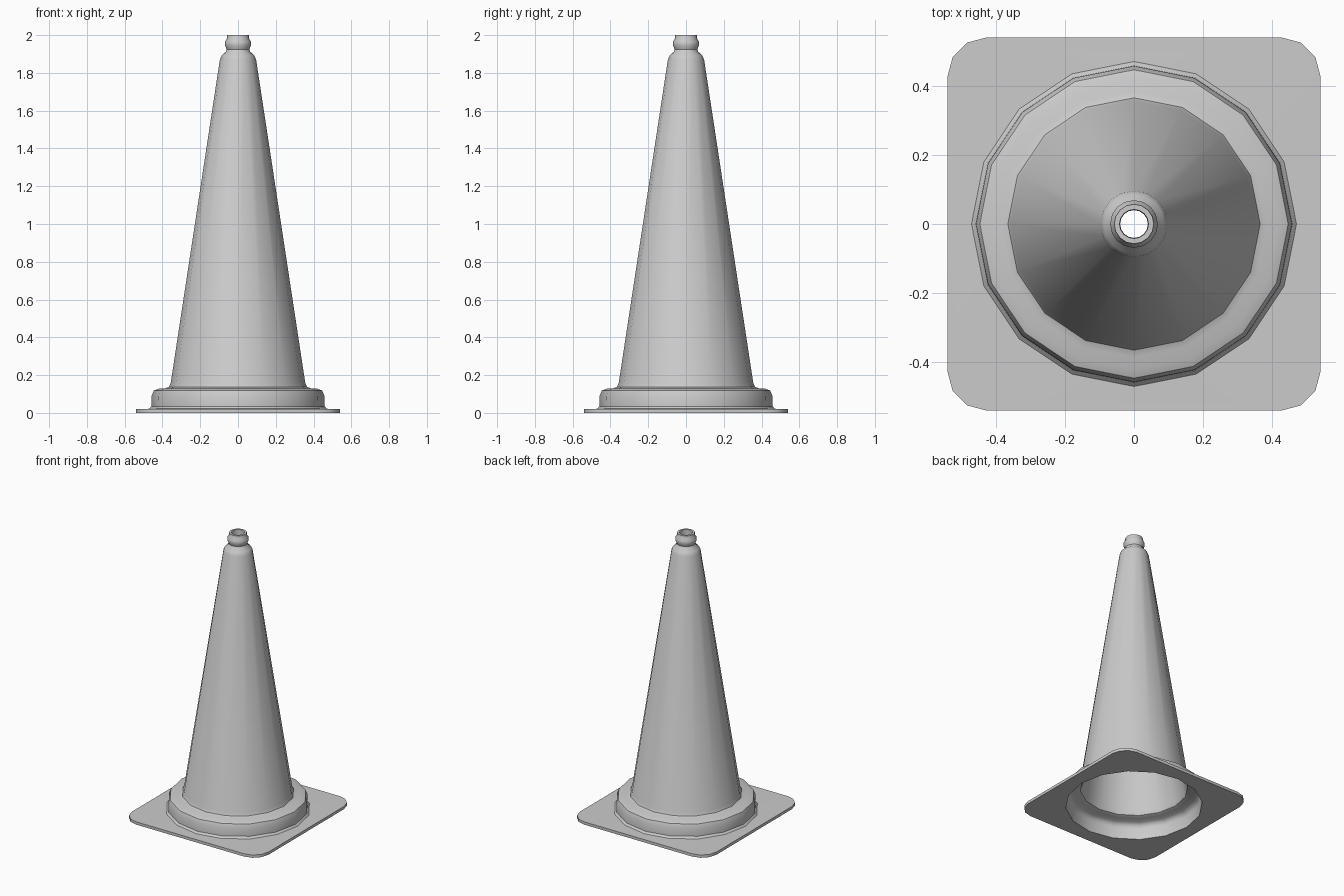
import bpy
import bmesh
from math import cos, sin, pi, radians

cube = bpy.data.objects.get("Cube")
if cube:
    bpy.data.objects.remove(cube, do_unlink=True)

SIDES = 16
HALF = 0.54      # half width of the square foot
CORNER = 0.115   # corner radius of the foot
PLATE = 0.02

# Wall section as (radius, height), from the outer foot over the rim to the inner foot
outer = [(0.47, 0.022), (0.458, 0.035), (0.457, 0.09), (0.446, 0.118), (0.42, 0.128),
         (0.385, 0.13), (0.365, 0.138), (0.356, 0.16),
         (0.096, 1.87), (0.086, 1.893), (0.064, 1.912), (0.06, 1.925),
         (0.069, 1.945), (0.069, 1.965), (0.06, 1.978), (0.057, 2.0)]
inner = [(0.042, 2.0), (0.04, 1.91), (0.08, 1.865), (0.34, 0.15),
         (0.35, 0.125), (0.375, 0.115), (0.415, 0.112), (0.435, 0.1),
         (0.443, 0.08), (0.445, 0.0)]

bm = bmesh.new()


def ring(radius, z):
    angles = [2 * pi * i / SIDES for i in range(SIDES)]
    return [bm.verts.new((radius * cos(a), radius * sin(a), z)) for a in angles]


def rounded_square(z):
    verts = []
    for quarter in range(4):
        cx, cy = [(1, 1), (-1, 1), (-1, -1), (1, -1)][quarter]
        for step in range(4):
            a = (quarter + step / 3) * pi / 2
            verts.append(bm.verts.new((cx * (HALF - CORNER) + CORNER * cos(a),
                                       cy * (HALF - CORNER) + CORNER * sin(a), z)))
    return verts


def bridge(low, high):
    n = len(low)
    for i in range(n):
        j = (i + 1) % n
        bm.faces.new((low[i], low[j], high[j], high[i]))


def loop_edges(loop):
    return [bm.edges.get((v, loop[i - 1])) for i, v in enumerate(loop)]


# Hollow cone wall
rings = [ring(r, z) for r, z in outer + inner]
for low, high in zip(rings, rings[1:]):
    bridge(low, high)

# Square foot plate, open in the middle
plate_bottom, plate_top = rounded_square(0), rounded_square(PLATE)
bridge(plate_bottom, plate_top)
for square, circle in ((plate_top, rings[0]), (plate_bottom, rings[-1])):
    bmesh.ops.triangle_fill(bm, use_beauty=True,
                            edges=loop_edges(square) + loop_edges(circle))

bmesh.ops.recalc_face_normals(bm, faces=bm.faces)
mesh = bpy.data.meshes.new("cone")
bm.to_mesh(mesh)
bm.free()

cone = bpy.data.objects.new("cone", mesh)
bpy.context.collection.objects.link(cone)
bpy.ops.object.select_all(action='DESELECT')
cone.select_set(True)
bpy.context.view_layer.objects.active = cone
bpy.ops.object.shade_smooth_by_angle(angle=radians(40))
